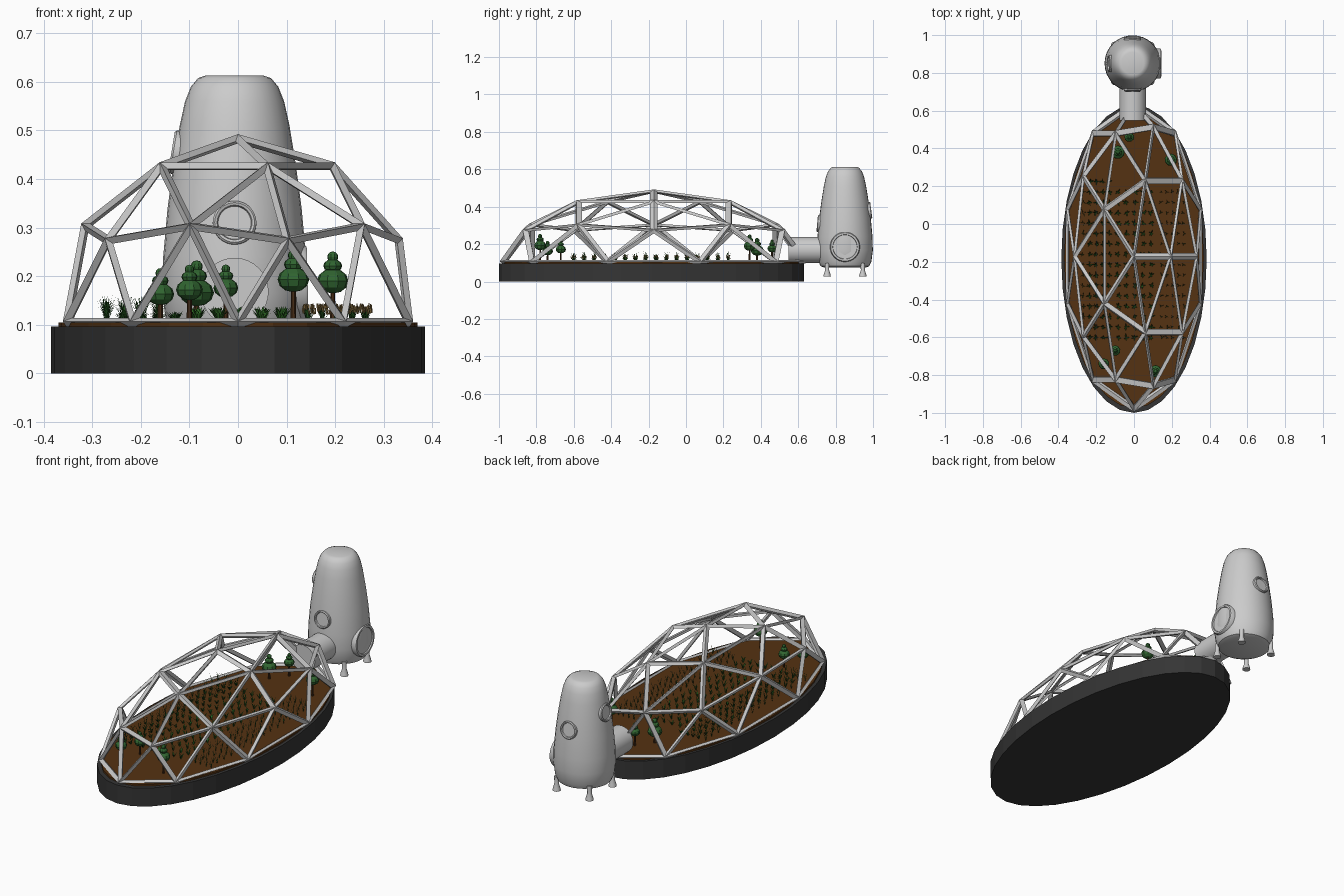
import bpy, bmesh, math, random
from mathutils import Vector, Matrix

if "Cube" in bpy.data.objects:
    bpy.data.objects.remove(bpy.data.objects["Cube"])

random.seed(4)


def material(name, rgb):
    m = bpy.data.materials.new(name)
    m.diffuse_color = (*rgb, 1)
    m.use_nodes = True
    m.node_tree.nodes["Principled BSDF"].inputs["Base Color"].default_value = m.diffuse_color
    return m


DARK = material("dark_grey", (0.035, 0.035, 0.035))
SOIL = material("soil_brown", (0.09, 0.032, 0.006))
LEAF = material("leaf_green", (0.03, 0.13, 0.03))
CROP = material("crop_green", (0.03, 0.16, 0.02))
DEEP = material("deep_green", (0.015, 0.09, 0.012))
BARK = material("bark_brown", (0.06, 0.025, 0.008))
STRAW = material("straw", (0.35, 0.22, 0.07))


def finish(name, bm, mat=None, smooth=False):
    me = bpy.data.meshes.new(name)
    bm.normal_update()
    bm.to_mesh(me)
    bm.free()
    ob = bpy.data.objects.new(name, me)
    bpy.context.collection.objects.link(ob)
    if mat:
        me.materials.append(mat)
    if smooth:
        bpy.ops.object.select_all(action='DESELECT')
        ob.select_set(True)
        bpy.context.view_layer.objects.active = ob
        bpy.ops.object.shade_smooth_by_angle(angle=math.radians(35))
    return ob


def lathe(name, profile, matrix, mat=None, seg=32, smooth=True):
    """Revolve (radius, height) points about the local z axis."""
    bm = bmesh.new()
    rings = [[bm.verts.new((r * math.cos(a), r * math.sin(a), z))
              for a in (2 * math.pi * i / seg for i in range(seg))] for r, z in profile]
    for lo, hi in zip(rings, rings[1:]):
        for i in range(seg):
            j = (i + 1) % seg
            bm.faces.new((lo[i], lo[j], hi[j], hi[i]))
    bm.faces.new(rings[0][::-1])
    bm.faces.new(rings[-1])
    bm.transform(matrix)
    return finish(name, bm, mat, smooth)


def place(x, y, z, sx=1, sy=1):
    return Matrix.Translation((x, y, z)) @ Matrix.Diagonal((sx, sy, 1, 1))


# Oval planter base and soil bed
lathe("base", [(1, 0), (1, 0.096)], place(0, -0.185, 0, 0.385, 0.815), DARK, smooth=False)
lathe("soil", [(1, 0.09), (1, 0.105)], place(0, -0.18, 0, 0.37, 0.795), SOIL, smooth=False)

# Geodesic half-dome frame
bm = bmesh.new()
bmesh.ops.create_icosphere(bm, subdivisions=2, radius=1)
bmesh.ops.delete(bm, geom=[v for v in bm.verts if v.co.z < -0.01], context='VERTS')
dome = finish("dome_frame", bm)
dome.location = (0, -0.172, 0.105)
dome.scale = (0.37, 0.805, 0.378)
wire = dome.modifiers.new("struts", 'WIREFRAME')
wire.thickness = 0.05
wire.use_boundary = True

# Tower hull
TX, TY = -0.007, 0.85
HULL = [(0.112, 0.075), (0.13, 0.082), (0.141, 0.105), (0.149, 0.165), (0.147, 0.24),
        (0.138, 0.34), (0.126, 0.43), (0.113, 0.51), (0.102, 0.56), (0.09, 0.59),
        (0.075, 0.608), (0.06, 0.613)]
lathe("tower_hull", HULL, place(TX, TY, 0))

# Connecting tunnel
lathe("tunnel", [(0.07, 0), (0.07, 0.2)],
      Matrix.Translation((TX, 0.547, 0.168)) @ Matrix.Rotation(-math.pi / 2, 4, 'X'))


def hull_at(z):
    for (r0, z0), (r1, z1) in zip(HULL, HULL[1:]):
        if z0 <= z <= z1:
            return r0 + (r1 - r0) * (z - z0) / (z1 - z0), math.atan2(r0 - r1, z1 - z0)


def on_hull(angle, z):
    """Matrix whose local z points out of the hull."""
    r, tilt = hull_at(z)
    return (Matrix.Translation((TX, TY, 0)) @ Matrix.Rotation(math.radians(angle), 4, 'Z')
            @ Matrix.Translation((r, 0, z)) @ Matrix.Rotation(math.pi / 2 - tilt, 4, 'Y'))


# Round windows climbing around the hull, and the entry hatch
for name, angle, z in (("front", -90, 0.31), ("back", 90, 0.38), ("left", 180, 0.455)):
    lathe(name + "_window", [(0.045, -0.03), (0.045, 0.004), (0.041, 0.008),
                             (0.036, 0.006), (0.034, 0.0)], on_hull(angle, z))
lathe("hatch", [(0.08, -0.05), (0.08, -0.004), (0.076, 0.002), (0.066, 0.002),
                (0.064, -0.004)], on_hull(0, 0.185))

# Four flared landing feet
for i in range(4):
    a = math.pi / 4 + i * math.pi / 2
    lathe("foot_%d" % (i + 1), [(0.02, 0.026), (0.018, 0.038), (0.011, 0.06), (0.012, 0.1)],
          place(TX + 0.135 * math.cos(a), TY + 0.135 * math.sin(a), 0), seg=12)

# Trees: trunk with stacked foliage (x, y, canopy height, canopy radius)
TREES = [(-0.16, -0.74, 0.163, 0.029), (-0.1, -0.67, 0.172, 0.028), (-0.085, 0.38, 0.166, 0.036),
         (-0.025, 0.46, 0.176, 0.026), (0.114, -0.78, 0.193, 0.033), (0.195, 0.34, 0.19, 0.033)]
for n, (x, y, z, r) in enumerate(TREES):
    lathe("trunk_%d" % n, [(0.006, 0.1), (0.004, z + 0.03)], place(x, y, 0), BARK, 6, False)
    bm = bmesh.new()
    for k, dz, h in ((1, 0, 0.78), (0.6, 0.95, 0.42), (0.35, 1.5, 0.35)):
        bmesh.ops.create_uvsphere(bm, u_segments=9, v_segments=6, radius=1, matrix=
                                  Matrix.Translation((x, y, z + dz * r))
                                  @ Matrix.Diagonal((k * r, k * r, h * r, 1)))
    finish("foliage_%d" % n, bm, LEAF)


def crop_bed(name, xs, y0, y1, step, blades, height, spread, width, mat):
    """Rows of small plants made from thin leaning blades."""
    bm = bmesh.new()
    tips = []
    for x in xs:
        for i in range(int((y1 - y0) / step) + 1):
            base = Vector((x + random.uniform(-.004, .004), y0 + i * step, 0.104))
            for b in range(blades):
                a = 2 * math.pi * b / blades + random.uniform(-0.5, 0.5)
                out, side = Vector((math.cos(a), math.sin(a), 0)), Vector((-math.sin(a), math.cos(a), 0))
                h, s = height * random.uniform(0.6, 1), spread * random.uniform(0.5, 1)
                mid = base + out * s * 0.5 + Vector((0, 0, h * 0.65))
                tip = base + out * s + Vector((0, 0, h))
                pts = [base - side * width * 0.5, mid - side * width, tip, mid + side * width,
                       base + side * width * 0.5]
                bm.faces.new([bm.verts.new(p) for p in pts])
                tips.append(tip)
    finish(name, bm, mat)
    return tips


# Three crop beds: tall stalks, leafy rows, grain
crop_bed("tall_crop", (-0.27, -0.235, -0.2, -0.165), -0.6, 0.24, 0.055, 4, 0.058, 0.022, 0.0012, DEEP)
crop_bed("tall_crop_leaves", (-0.235, -0.2, -0.165, -0.13), -0.6, 0.24, 0.055, 4, 0.024, 0.02, 0.003, DEEP)
crop_bed("leafy_crop", (-0.085, -0.04, 0.005, 0.05, 0.09), -0.6, 0.22, 0.055, 5, 0.035, 0.022, 0.003, CROP)
ears = crop_bed("grain_crop", (0.145, 0.175, 0.205, 0.235, 0.262), -0.6, 0.24, 0.055, 3, 0.036, 0.012,
                0.0015, DEEP)
bm = bmesh.new()
for p in ears:
    bmesh.ops.create_cone(bm, cap_ends=True, segments=4, radius1=0.002, radius2=0.001, depth=0.009,
                          matrix=Matrix.Translation(p))
finish("grain_ears", bm, STRAW)
